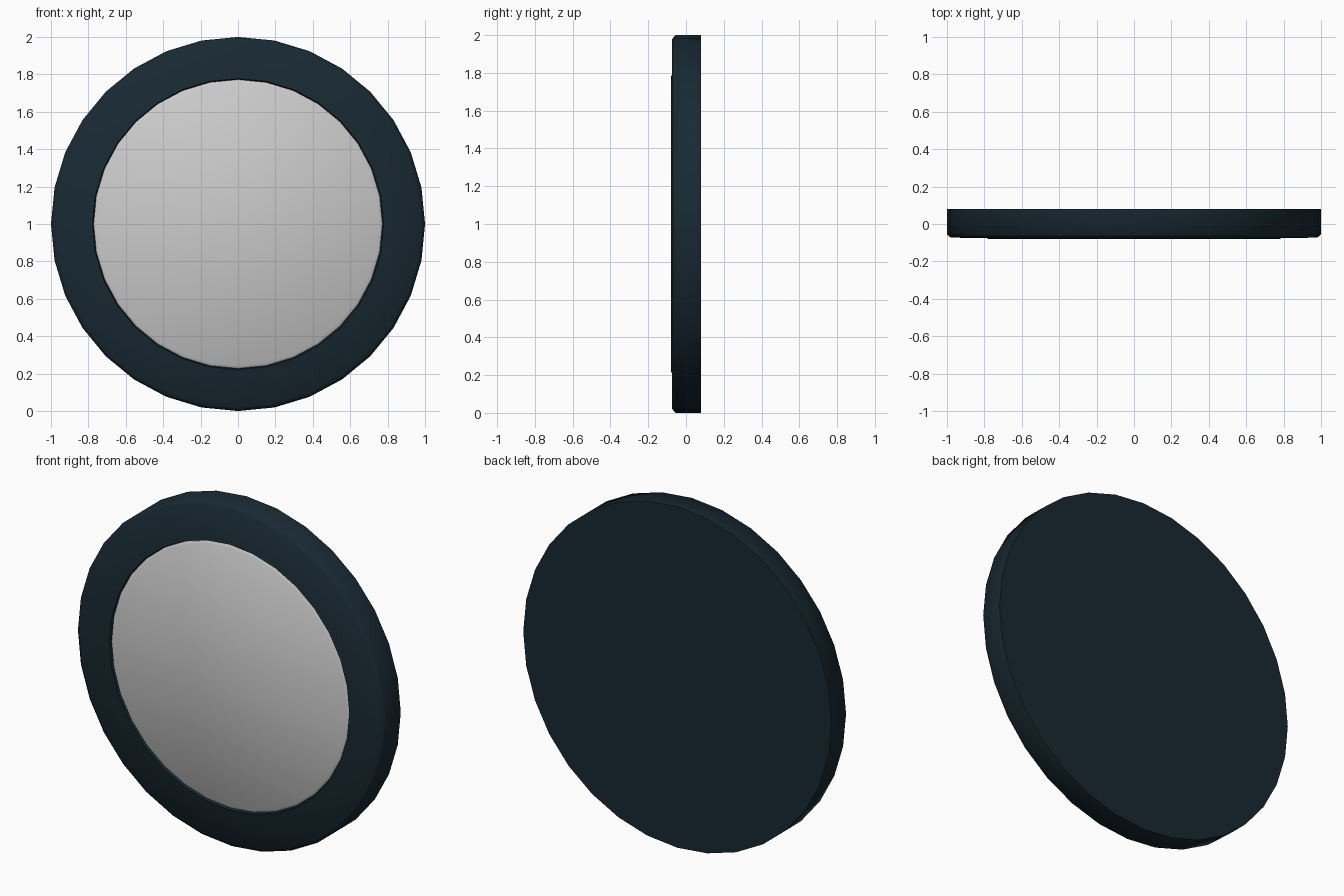
import bpy, bmesh, math

if "Cube" in bpy.data.objects:
    bpy.data.objects.remove(bpy.data.objects["Cube"])

SIDES = 32
CENTRE_Z = 1.0

dark = bpy.data.materials.new("dark_blue")
dark.diffuse_color = (0.009, 0.022, 0.032, 1)
dark.use_nodes = True
dark.node_tree.nodes["Principled BSDF"].inputs["Base Color"].default_value = dark.diffuse_color


def lathe(name, profile, cap_start, cap_end, material=None):
    """Spin (radius, y) points around the y axis; optionally cap the end rings."""
    bm = bmesh.new()
    rings = []
    for r, y in profile:
        rings.append([bm.verts.new((r * math.sin(2 * math.pi * i / SIDES), y,
                                    CENTRE_Z + r * math.cos(2 * math.pi * i / SIDES)))
                      for i in range(SIDES)])
    for a, b in zip(rings, rings[1:]):
        for i in range(SIDES):
            j = (i + 1) % SIDES
            bm.faces.new((a[i], a[j], b[j], b[i]))
    if cap_start:
        bm.faces.new(rings[0])
    if cap_end:
        bm.faces.new(rings[-1])
    bmesh.ops.recalc_face_normals(bm, faces=bm.faces)
    mesh = bpy.data.meshes.new(name)
    bm.to_mesh(mesh)
    bm.free()
    obj = bpy.data.objects.new(name, mesh)
    bpy.context.collection.objects.link(obj)
    if material:
        mesh.materials.append(material)
    bpy.ops.object.select_all(action='DESELECT')
    obj.select_set(True)
    bpy.context.view_layer.objects.active = obj
    bpy.ops.object.shade_smooth_by_angle(angle=math.radians(50))
    return obj


# Dark round housing: closed back, chamfered front edge, small inner lip and seat
lathe("housing", [(1.0, 0.08), (1.0, -0.055), (0.98, -0.073), (0.79, -0.075),
                  (0.778, -0.08), (0.772, -0.06)], True, True, dark)

# Grey face panel with a bevelled rim, set inside the lip
lathe("face_panel", [(0.772, -0.06), (0.772, -0.068), (0.757, -0.078)], True, True)
